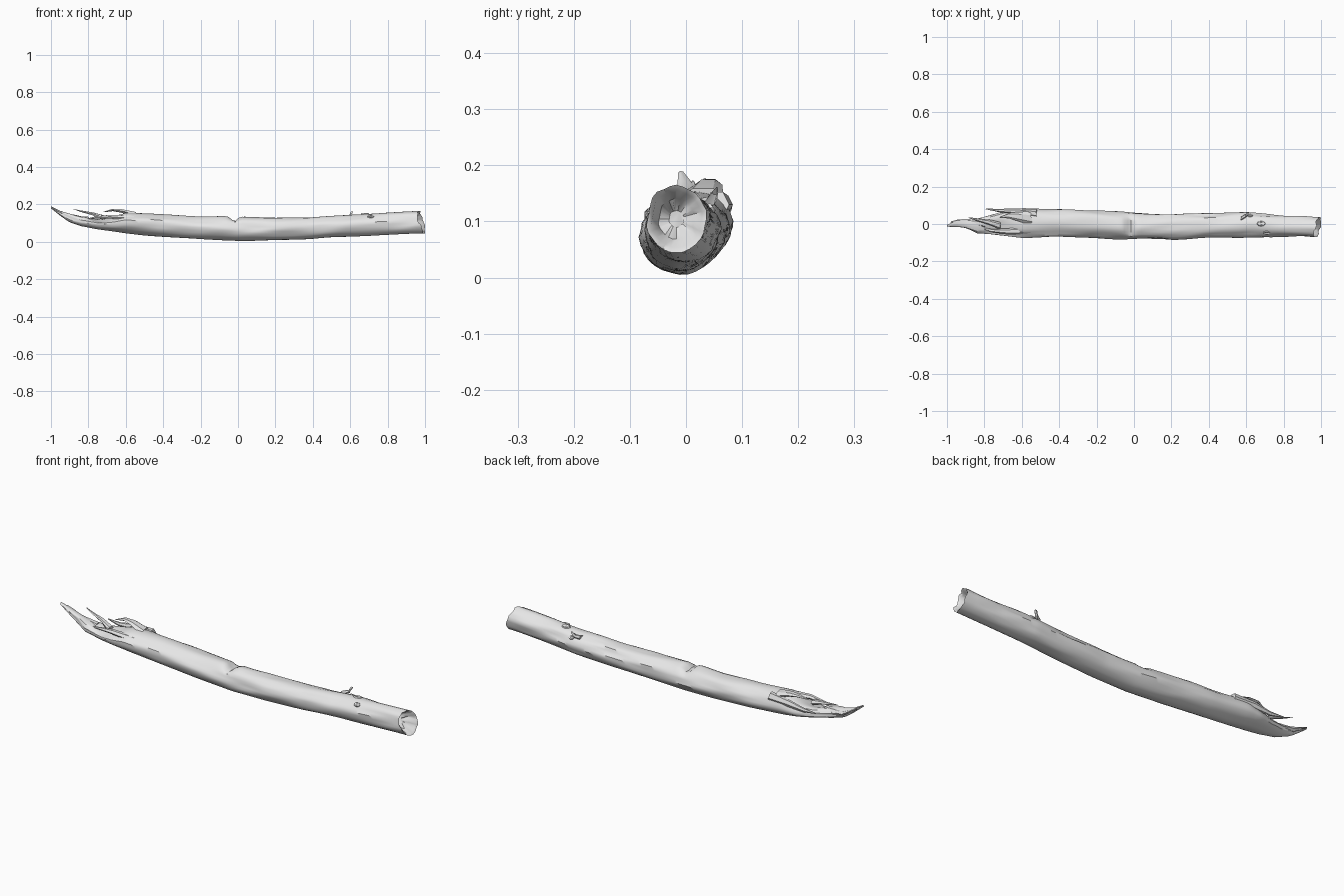
import bpy, bmesh, random
from math import sin, cos, pi, exp
from mathutils import Vector, noise

random.seed(4)
cube = bpy.data.objects.get("Cube")
if cube:
    bpy.data.objects.remove(cube)

wood = bpy.data.materials.new("pale_grey_wood")
wood.use_nodes = True
colour = (0.8, 0.8, 0.8, 1)
wood.diffuse_color = colour
wood.node_tree.nodes["Principled BSDF"].inputs["Base Color"].default_value = colour


def finish(bm, name, angle=40):
    bmesh.ops.recalc_face_normals(bm, faces=bm.faces[:])
    mesh = bpy.data.meshes.new(name)
    bm.to_mesh(mesh)
    bm.free()
    obj = bpy.data.objects.new(name, mesh)
    bpy.context.collection.objects.link(obj)
    mesh.materials.append(wood)
    bpy.ops.object.select_all(action='DESELECT')
    obj.select_set(True)
    bpy.context.view_layer.objects.active = obj
    bpy.ops.object.shade_smooth_by_angle(angle=angle * pi / 180)
    return obj


def bridge(bm, a, b):
    n = len(a)
    for i in range(n):
        j = (i + 1) % n
        bm.faces.new((a[i], a[j], b[j], b[i]))


# Trunk outline: x, front, back, bottom, top
outline = [
    (-1, -.014, -.004, .18, .19),
    (-.95, -.015, .018, .14, .165),
    (-.9, -.02, .02, .105, .15),
    (-.84, -.05, .03, .085, .138),
    (-.75, -.06, .055, .068, .13),
    (-.67, -.066, .08, .057, .138),
    (-.6, -.07, .086, .047, .158),
    (-.4, -.067, .08, .028, .146),
    (-.2, -.072, .07, .014, .137),
    (0, -.08, .057, .005, .136),
    (.2, -.082, .053, .01, .13),
    (.4, -.076, .056, .017, .132),
    (.6, -.068, .06, .027, .143),
    (.8, -.07, .043, .038, .155),
    (.97, -.07, .035, .044, .165),
]


def outline_at(x):
    for p, q in zip(outline, outline[1:]):
        if x <= q[0]:
            t = (x - p[0]) / (q[0] - p[0])
            return [a + (b - a) * t for a, b in zip(p[1:], q[1:])]
    return outline[-1][1:]


def trunk_point(x, a, bumps=.005):
    front, back, low, high = outline_at(x)
    y = (front + back) / 2 + cos(a) * (back - front) / 2
    z = (low + high) / 2 + sin(a) * (high - low) / 2
    # ridges run lengthwise with a slow twist
    n = noise.noise(Vector((x * 5, cos(a + x) * 2, sin(a + x) * 2)))
    z += n * bumps * (high - low) * 8
    y += n * bumps * cos(a) * 2
    # crack across the top
    z -= .028 * exp(-((x + .02) / .022) ** 2) * max(0, sin(a)) ** 3
    # torn hollow in the upper side of the broken end
    z -= .022 * exp(-((x + .73) / .07) ** 2) * max(0, sin(a - .4)) ** 3
    return Vector((x, y, z))


# Trunk
SIDES, STEPS = 28, 110
angles = [2 * pi * i / SIDES for i in range(SIDES)]
bm = bmesh.new()
rings = []
for s in range(STEPS + 1):
    x = -1 + 1.97 * s / STEPS
    ring = []
    for a in angles:
        p = trunk_point(x, a)
        if s == STEPS:
            p.x += .015 + .02 * cos(a + .8) + random.uniform(-.01, .005)
            p.x = min(p.x, 1)
        ring.append(bm.verts.new(p))
    rings.append(ring)
for a, b in zip(rings, rings[1:]):
    bridge(bm, a, b)
bm.faces.new(rings[0])
# Hollow cut end, deeper towards the front
centre = sum((v.co for v in rings[-1]), Vector()) / SIDES
last = rings[-1]
for shrink, depth in ((.84, .008), (.6, .04), (.25, .055)):
    ring = []
    for a, v in zip(angles, rings[-1]):
        p = centre.lerp(v.co, shrink)
        p.x = v.co.x - depth - (.03 * max(0, -cos(a)) if shrink < .8 else 0)
        ring.append(bm.verts.new(p))
    bridge(bm, last, ring)
    last = ring
bm.faces.new(last)
finish(bm, "trunk")


def splinter(name, path, width, thick):
    """Flat torn strip that tapers along its path."""
    bm = bmesh.new()
    rings = []
    for i, p in enumerate(path):
        k = 1 - .9 * i / (len(path) - 1)
        w, t = width * k, thick * k
        rings.append([bm.verts.new(Vector(p) + Vector((random.uniform(-.006, .006), cos(a) * w, sin(a) * t)))
                      for a in [pi * j / 3 for j in range(6)]])
    for a, b in zip(rings, rings[1:]):
        bridge(bm, a, b)
    bm.faces.new(rings[0])
    bm.faces.new(rings[-1])
    finish(bm, name, 30)


# Torn strips at the broken end
splinter("back_splinter", [(-.52, .055, .13), (-.63, .068, .13), (-.72, .072, .12), (-.79, .08, .125)], .022, .026)
splinter("top_splinter", [(-.55, .03, .145), (-.62, .04, .165), (-.67, .045, .17), (-.715, .035, .16)], .036, .016)
splinter("thin_splinter", [(-.72, -.01, .13), (-.78, .01, .15), (-.83, .022, .162), (-.88, .034, .176)], .02, .013)
splinter("front_splinter", [(-.56, -.035, .125), (-.68, -.04, .135), (-.76, -.035, .13), (-.82, -.02, .12)], .022, .016)
splinter("tip_splinter", [(-.8, 0, .12), (-.9, .012, .13), (-.95, .014, .155), (-.98, .012, .172)], .022, .016)
splinter("twig_stub", [(.57, .03, .13), (.595, .045, .137), (.605, .052, .152), (.61, .055, .16)], .014, .012)


def knot(name, x, a, size):
    """Low oval ring with a sunken middle, lying on the bark."""
    centre = trunk_point(x, a)
    out = Vector((0, cos(a), sin(a)))
    side = Vector((0, -sin(a), cos(a)))
    bm = bmesh.new()
    last = None
    for scale, lift in ((1.3, -.006), (1, .004), (.7, .003), (.4, -.001)):
        ring = [bm.verts.new(centre + out * lift + Vector((cos(t) * size * scale, 0, 0)) + side * sin(t) * size * scale * .6)
                for t in [pi * i / 6 for i in range(12)]]
        if last:
            bridge(bm, last, ring)
        last = ring
    bm.faces.new(last)
    finish(bm, name)


knot("front_knot", .71, pi * .72, .016)
knot("top_knot", .68, pi * .45, .02)
knot("back_knot", .62, pi * .22, .014)
